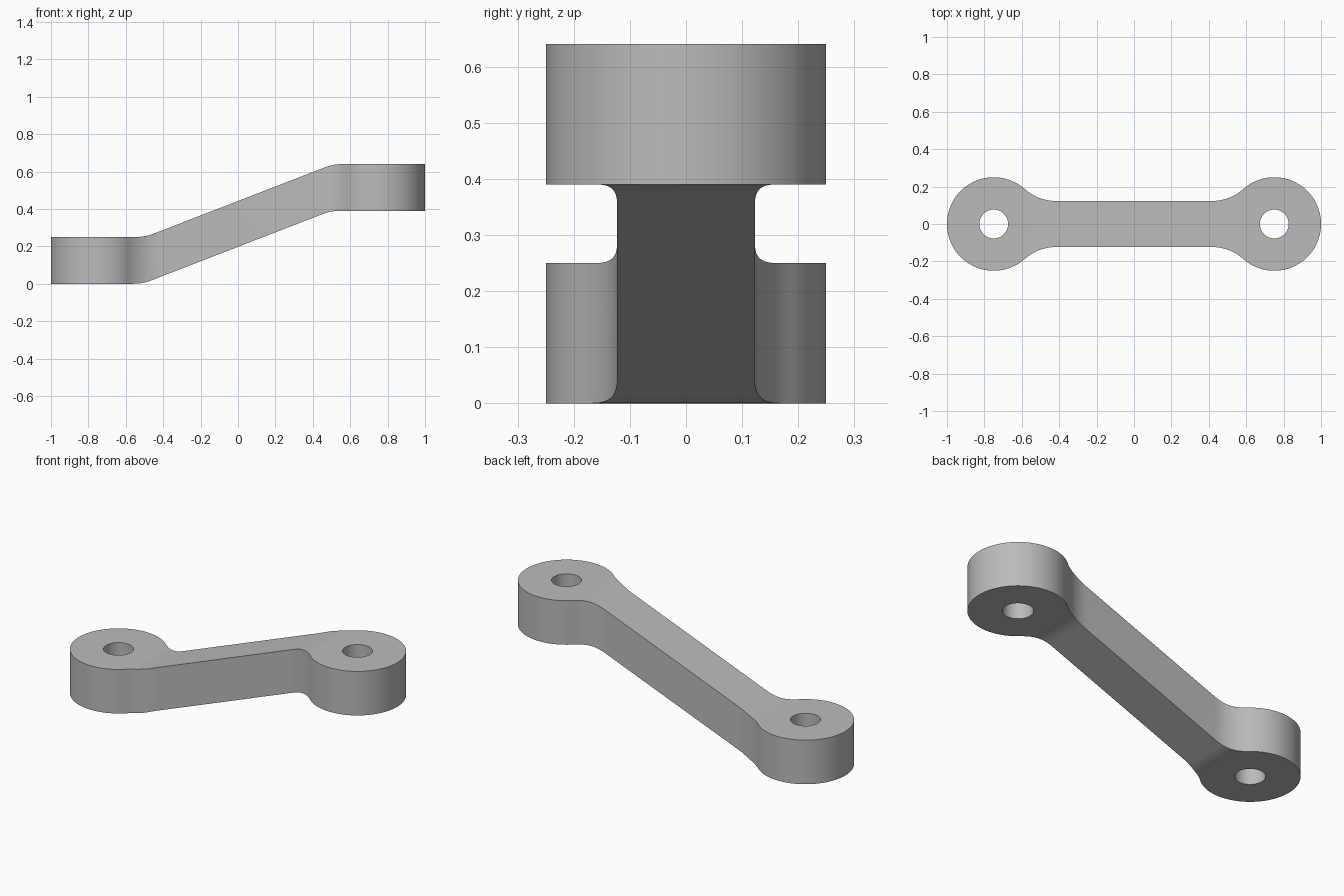
import bpy
import bmesh
from math import atan2, cos, sin, pi, sqrt, radians, tau
from mathutils import Vector

cube = bpy.data.objects.get("Cube")
if cube:
    bpy.data.objects.remove(cube)

BOSS_X, BOSS_R, HOLE_R = 0.75, 0.25, 0.077
BAR_W, NECK_R = 0.123, 0.25
RISE, THICK = 0.39, 0.25
BEND_R = 0.27

grey = bpy.data.materials.new("plain grey")
grey.use_nodes = True
grey.diffuse_color = (0.5, 0.5, 0.5, 1)
grey.node_tree.nodes["Principled BSDF"].inputs["Base Color"].default_value = (0.5, 0.5, 0.5, 1)


def prism(name, points, depth):
    """Closed outline of 3D points, extruded along a vector."""
    bm = bmesh.new()
    face = bm.faces.new([bm.verts.new(p) for p in points])
    ext = bmesh.ops.extrude_face_region(bm, geom=[face])
    moved = [v for v in ext["geom"] if isinstance(v, bmesh.types.BMVert)]
    bmesh.ops.translate(bm, verts=moved, vec=depth)
    bmesh.ops.recalc_face_normals(bm, faces=bm.faces)
    mesh = bpy.data.meshes.new(name)
    bm.to_mesh(mesh)
    bm.free()
    mesh.materials.append(grey)
    obj = bpy.data.objects.new(name, mesh)
    bpy.context.collection.objects.link(obj)
    return obj


def arc(cx, cy, r, a, b, n):
    return [(cx + r * cos(a + (b - a) * i / n), cy + r * sin(a + (b - a) * i / n))
            for i in range(n + 1)]


def rounded(a, corner, b, r, n=10):
    """Fillet of radius r on the corner between points a and b."""
    a, c, b = Vector(a), Vector(corner), Vector(b)
    u, v = (a - c).normalized(), (b - c).normalized()
    half = u.angle(v) / 2
    centre = c + (u + v).normalized() * (r / sin(half))
    start = c + u * (r / (sin(half) / cos(half))) - centre
    end = c + v * (r / (sin(half) / cos(half))) - centre
    return [tuple(centre + start.lerp(end, i / n).normalized() * r) for i in range(n + 1)]


# Cranked arm: side profile with rounded bends
low_out, low_in = (-0.51, 0), (-0.497, THICK)
high_in, high_out = (0.497, RISE), (0.51, RISE + THICK)
side = [(-1.1, 0)]
side += rounded((-1.1, 0), low_out, high_in, BEND_R)
side += rounded(low_out, high_in, (1.1, RISE), BEND_R)
side += [(1.1, RISE), (1.1, RISE + THICK)]
side += rounded((1.1, RISE + THICK), high_out, low_in, BEND_R)
side += rounded(high_out, low_in, (-1.1, THICK), BEND_R)
side += [(-1.1, THICK)]
arm = prism("cranked_link_arm", [(x, -0.4, z) for x, z in side], (0, 0.8, 0))

# Plan outline: two round bosses blended into a straight bar
neck_y = BAR_W + NECK_R
neck_x = BOSS_X - sqrt((BOSS_R + NECK_R) ** 2 - neck_y ** 2)
tangent = atan2(neck_y, neck_x - BOSS_X)
half = arc(BOSS_X, 0, BOSS_R, -tangent, tangent, 72)
half += arc(neck_x, neck_y, NECK_R, tangent - pi, -pi / 2, 16)[1:]
lower_neck = [(x, -y) for x, y in half[73:]][::-1]
right_half = lower_neck + half
plan = right_half + [(-x, -y) for x, y in right_half]
outline = prism("plan_outline_cutter", [(x, y, -0.2) for x, y in plan], (0, 0, 1.2))

# Bolt holes
cutters = [(outline, "INTERSECT")]
for label, x in (("lower", -BOSS_X), ("upper", BOSS_X)):
    ring = arc(x, 0, HOLE_R, 0, tau, 48)[:-1]
    hole = prism(label + "_hole_cutter", [(px, py, -0.3) for px, py in ring], (0, 0, 1.4))
    cutters.append((hole, "DIFFERENCE"))

bpy.ops.object.select_all(action="DESELECT")
bpy.context.view_layer.objects.active = arm
arm.select_set(True)
for cutter, mode in cutters:
    mod = arm.modifiers.new(cutter.name, "BOOLEAN")
    mod.operation = mode
    mod.solver = "EXACT"
    mod.object = cutter
    bpy.ops.object.modifier_apply(modifier=mod.name)
    bpy.data.objects.remove(cutter)

bpy.ops.object.shade_smooth_by_angle(angle=radians(30))
